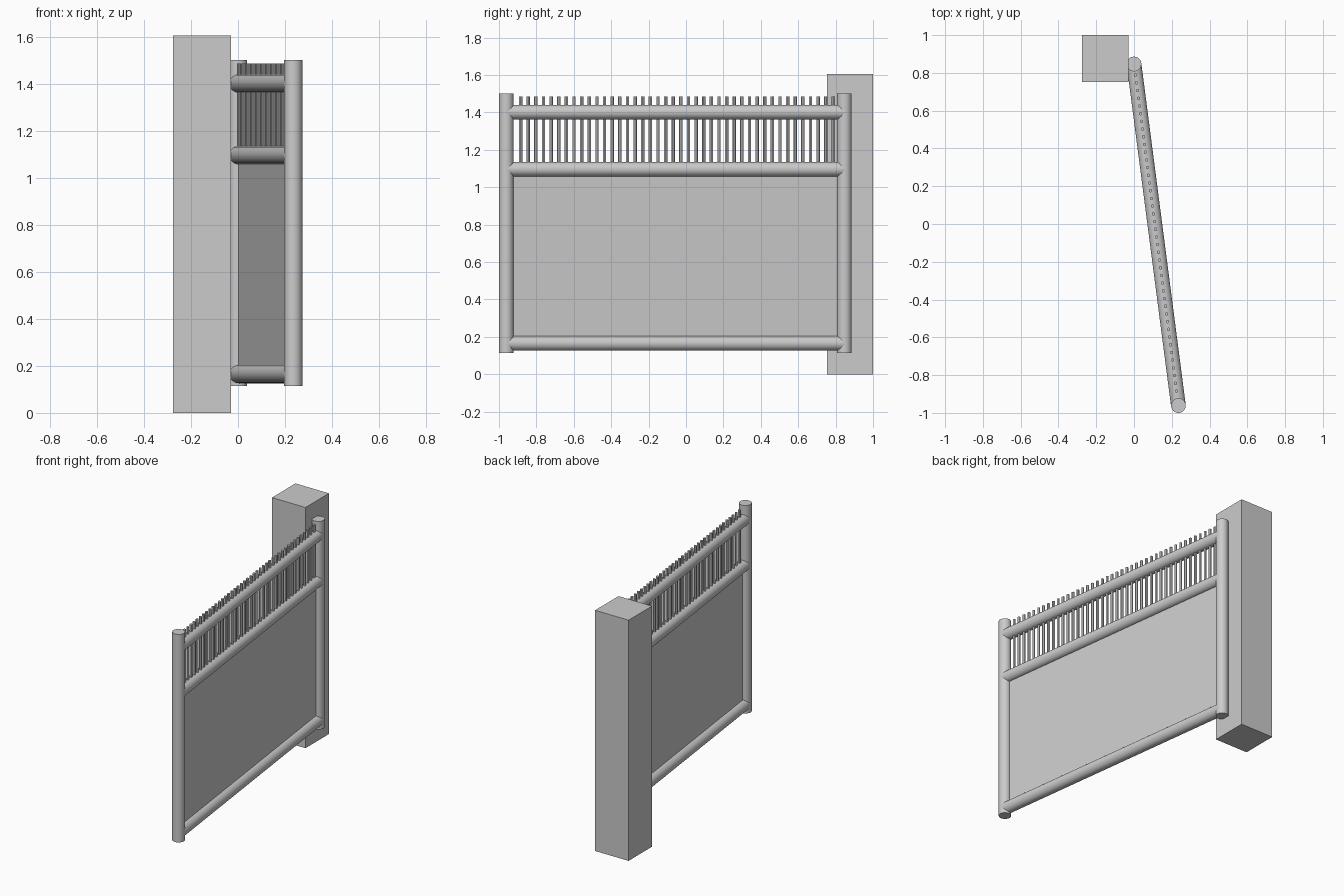
import bpy
from mathutils import Vector

if "Cube" in bpy.data.objects:
    bpy.data.objects.remove(bpy.data.objects["Cube"])

grey = bpy.data.materials.new("plain grey")
grey.diffuse_color = (0.6, 0.6, 0.6, 1)
grey.use_nodes = True
grey.node_tree.nodes["Principled BSDF"].inputs["Base Color"].default_value = grey.diffuse_color

R = 0.039
HINGE = Vector((0.0, 0.847, 0))
FREE = Vector((0.235, -0.961, 0))
UP = Vector((0, 0, 1))


def finish(name, smooth=False):
    ob = bpy.context.object
    ob.name = name
    ob.data.materials.append(grey)
    if smooth:
        bpy.ops.object.shade_smooth_by_angle()
    return ob


def tube(name, a, b, r, sides=32):
    d = b - a
    bpy.ops.mesh.primitive_cylinder_add(
        vertices=sides, radius=r, depth=d.length, location=(a + b) / 2,
        rotation=d.to_track_quat('Z', 'Y').to_euler())
    return finish(name, True)


def box(name, centre, size, angle=0):
    bpy.ops.mesh.primitive_cube_add(size=1, location=centre, rotation=(0, 0, angle))
    ob = finish(name)
    ob.scale = size
    return ob


# Masonry pillar
box("pillar", (-0.153, 0.8765, 0.8025), (0.247, 0.247, 1.605))

# Upright posts
for name, p in (("hinge_post", HINGE), ("free_post", FREE)):
    tube(name, p + UP * 0.115, p + UP * 1.502, R)

# Horizontal rails running between the post centres
for name, z in (("bottom_rail", 0.165), ("middle_rail", 1.096), ("top_rail", 1.401)):
    tube(name, HINGE + UP * z, FREE + UP * z, R)

# Thin infill panel
span = FREE - HINGE
mid = (HINGE + FREE) / 2
box("panel", mid + UP * 0.63, (span.length, 0.005, 0.93),
    Vector((1, 0)).angle_signed(span.xy) * -1)

# Row of thin bars through the top rail
COUNT = 42
for i in range(COUNT):
    y = -0.884 + i * 1.672 / (COUNT - 1)
    p = HINGE + span * ((y - HINGE.y) / span.y)
    tube(f"bar_{i + 1}", p + UP * 1.096, p + UP * 1.486, 0.009, 12)
